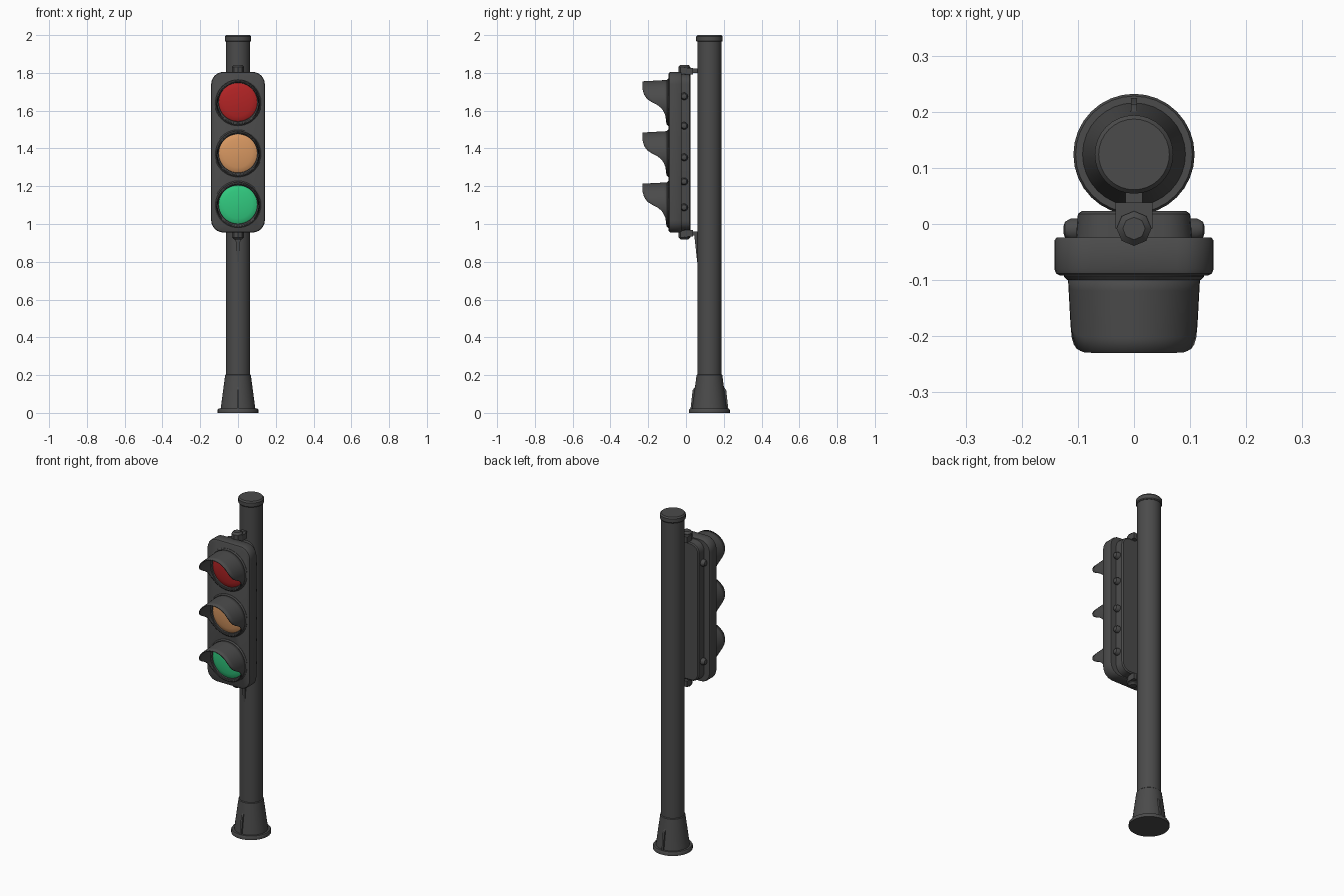
import bpy, bmesh, math
from mathutils import Vector

if "Cube" in bpy.data.objects:
    bpy.data.objects.remove(bpy.data.objects["Cube"])

def material(name, rgb):
    m = bpy.data.materials.new(name)
    m.diffuse_color = (*rgb, 1)
    m.use_nodes = True
    m.node_tree.nodes["Principled BSDF"].inputs["Base Color"].default_value = m.diffuse_color
    return m

GREY = material("dark_grey", (0.07, 0.07, 0.07))
RED = material("signal_red", (0.44, 0.017, 0.018))
AMBER = material("signal_amber", (0.68, 0.31, 0.12))
GREEN = material("signal_green", (0.03, 0.58, 0.21))

def build(name, rings, mat=GREY, closed=True, caps=True, angle=35):
    """Skin a list of point rings into one object."""
    bm = bmesh.new()
    vr = [[bm.verts.new(p) for p in r] for r in rings]
    n = len(vr[0])
    for a, b in zip(vr, vr[1:]):
        for i in range(n if closed else n - 1):
            j = (i + 1) % n
            bm.faces.new((a[i], a[j], b[j], b[i]))
    if caps:
        bm.faces.new(vr[0])
        bm.faces.new(vr[-1])
    bmesh.ops.recalc_face_normals(bm, faces=bm.faces)
    me = bpy.data.meshes.new(name)
    bm.to_mesh(me)
    bm.free()
    ob = bpy.data.objects.new(name, me)
    bpy.context.collection.objects.link(ob)
    me.materials.append(mat)
    bpy.ops.object.select_all(action='DESELECT')
    ob.select_set(True)
    bpy.context.view_layer.objects.active = ob
    bpy.ops.object.shade_smooth_by_angle(angle=math.radians(angle))
    return ob

def lathe(name, profile, centre, axis='z', mat=GREY, n=32, caps=True):
    """Rings of (radius, distance along axis); axis y points to the front."""
    rings = []
    for r, h in profile:
        ring = []
        for i in range(n):
            t = 2 * math.pi * i / n
            c, s = r * math.cos(t), r * math.sin(t)
            p = {'z': (c, s, h), 'y': (c, -h, s), 'x': (h, c, s)}[axis]
            ring.append(Vector(p) + Vector(centre))
        rings.append(ring)
    return build(name, rings, mat, caps=caps)

def rounded_slab(name, hx, hz, zc, rad, layers):
    """Rounded rectangle facing y, layers of (y, inset)."""
    rings = []
    for y, ins in layers:
        ring, r = [], rad - ins
        for k, (sx, sz) in enumerate(((1, 1), (-1, 1), (-1, -1), (1, -1))):
            for i in range(7):
                t = math.pi / 2 * (k + i / 6)
                ring.append((sx * (hx - rad) + r * math.cos(t), y,
                             zc + sz * (hz - rad) + r * math.sin(t)))
        rings.append(ring)
    return build(name, rings)

def box(name, x0, x1, y0, y1, z0, z1):
    return build(name, [[(x0, y0, z), (x1, y0, z), (x1, y1, z), (x0, y1, z)]
                        for z in (z0, z1)])

# Pole with flared foot and cap
PY, MID = 0.124, 1.38
lathe("base_flange", [(0.108, 0), (0.108, 0.016), (0.104, 0.022)], (0, PY, 0))
lathe("base_cone", [(0.092, 0.02), (0.068, 0.2), (0.064, 0.204)], (0, PY, 0))
lathe("pole", [(0.064, 0.19), (0.064, 1.98)], (0, PY, 0))
lathe("pole_cap", [(0.066, 1.965), (0.070, 1.97), (0.070, 1.992), (0.063, 2.0)], (0, PY, 0))

# Tapered ribs at the front and back of the foot
for side, label in ((-1, "front"), (1, "back")):
    rings = []
    for z, out in ((0.02, 0.1), (0.12, 0.089), (0.14, 0.074)):
        rings.append([(-0.007, PY + side * 0.06, z), (0.007, PY + side * 0.06, z),
                      (0.005, PY + side * out, z), (-0.005, PY + side * out, z)])
    build("base_rib_" + label, rings)

# Signal housing: front shell and narrower back shell
rounded_slab("housing_front", 0.142, 0.425, MID, 0.065,
             [(-0.024, 0.004), (-0.03, 0), (-0.08, 0), (-0.088, 0.003), (-0.092, 0.01)])
rounded_slab("housing_back", 0.104, 0.415, MID, 0.055,
             [(0.023, 0.011), (0.018, 0.004), (-0.03, 0)])

# Round latches along the sides
latches = [(1, z) for z in (1.676, 1.52, 1.353, 1.225, 1.088)] + [(-1, 1.676), (-1, 1.088)]
for i, (s, z) in enumerate(latches):
    lathe("latch_%d" % (i + 1),
          [(0.02, s * 0.09), (0.02, s * 0.112), (0.014, s * 0.123), (0.005, s * 0.126)],
          (0, -0.01, z), 'x', n=12)

# Visor length by relative height on the rim
CURVE = [(-1, 0.012), (-0.6, 0.018), (-0.35, 0.032), (-0.18, 0.05), (0, 0.09),
         (0.15, 0.115), (0.35, 0.13), (0.6, 0.138), (1, 0.139)]

def visor_length(u):
    for (a, la), (b, lb) in zip(CURVE, CURVE[1:]):
        if u <= b:
            return la + (lb - la) * (u - a) / (b - a)
    return CURVE[-1][1]

# Lamps: rim, domed lens and cutaway visor
for label, z, mat in (("red", 1.645, RED), ("amber", 1.374, AMBER), ("green", 1.103, GREEN)):
    c = (0, -0.09, z)
    lathe("rim_" + label, [(0.125, -0.005), (0.125, 0.004), (0.119, 0.010), (0.104, 0.010),
                           (0.101, -0.005)], c, 'y', n=40, caps=False)
    lathe("lens_" + label, [(0.103, 0.001), (0.096, 0.006), (0.075, 0.011), (0.045, 0.015),
                            (0.012, 0.017)], c, 'y', mat, n=40)
    rings = []
    for k in range(6):
        f, ring = k / 5, []
        for i in range(48):
            t = 2 * math.pi * i / 48
            length = visor_length(math.sin(t)) * f
            r = 0.115 - 0.055 * length
            ring.append((r * math.cos(t), -0.091 - length, z + r * math.sin(t)))
        rings.append(ring)
    visor = build("visor_" + label, rings, caps=False)
    mod = visor.modifiers.new("thickness", 'SOLIDIFY')
    mod.thickness = 0.006
    mod.offset = 0

# Mounting brackets above and below the housing
for s, label in ((1, "top"), (-1, "bottom")):
    def span(a, b):
        return sorted((MID + s * a, MID + s * b))
    lathe("bracket_bolt_" + label,
          [(0.031, MID + s * 0.40), (0.031, MID + s * 0.452), (0.02, MID + s * 0.463)],
          (0, -0.008, 0), n=8)
    box("bracket_block_" + label, -0.033, 0.033, -0.008, 0.038, *span(0.412, 0.447))
    box("bracket_arm_" + label, -0.015, 0.015, 0.03, 0.075, *span(0.42, 0.442))

# Slim tapered stay under the lower bracket
build("lower_stay", [[(-w, 0.075, z), (w, 0.075, z), (w, y, z), (-w, y, z)]
                     for z, w, y in ((0.8, 0.004, 0.059), (0.95, 0.015, 0.043))])
